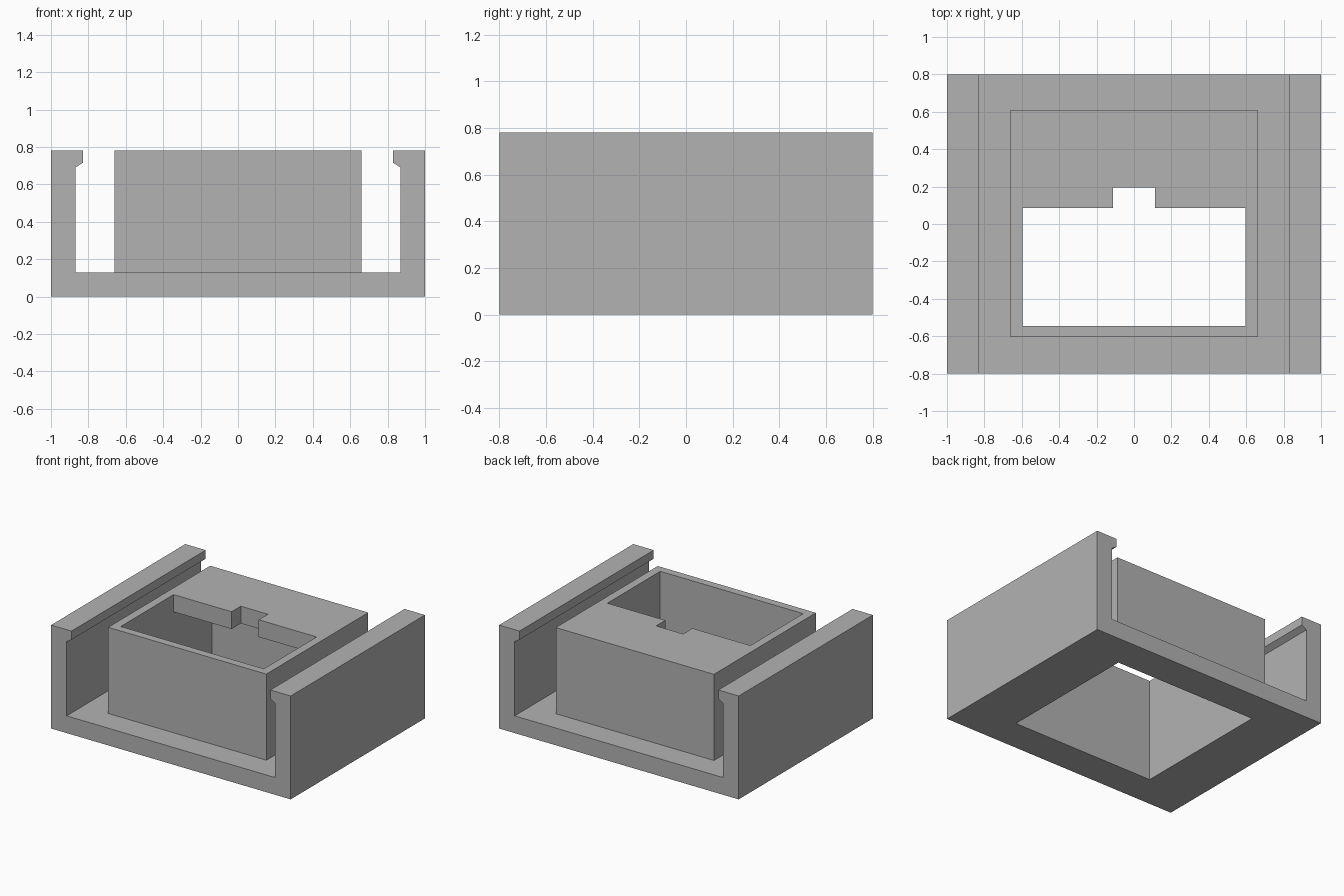
import bpy
import bmesh
from mathutils import Vector

cube = bpy.data.objects.get("Cube")
if cube:
    bpy.data.objects.remove(cube, do_unlink=True)

grey = bpy.data.materials.new("plain_grey")
grey.use_nodes = True
grey.diffuse_color = (0.45, 0.45, 0.45, 1)
grey.node_tree.nodes["Principled BSDF"].inputs["Base Color"].default_value = grey.diffuse_color


def prism(name, points, direction):
    """Extrude a closed outline of 3D points along a direction."""
    bm = bmesh.new()
    face = bm.faces.new([bm.verts.new(p) for p in points])
    result = bmesh.ops.extrude_face_region(bm, geom=[face], use_keep_orig=True)
    verts = [v for v in result["geom"] if isinstance(v, bmesh.types.BMVert)]
    bmesh.ops.translate(bm, verts=verts, vec=Vector(direction))
    bmesh.ops.recalc_face_normals(bm, faces=bm.faces)
    mesh = bpy.data.meshes.new(name)
    bm.to_mesh(mesh)
    bm.free()
    mesh.materials.append(grey)
    obj = bpy.data.objects.new(name, mesh)
    bpy.context.collection.objects.link(obj)
    return obj


def upright(name, outline, bottom, top):
    return prism(name, [(x, y, bottom) for x, y in outline], (0, 0, top - bottom))


def rectangle(half_width, front, back):
    return [(-half_width, front), (half_width, front), (half_width, back), (-half_width, back)]


def combine(target, tool, operation):
    """Apply a boolean and discard the tool object."""
    tool.hide_render = True
    mod = target.modifiers.new(operation.lower(), "BOOLEAN")
    mod.object = tool
    mod.operation = operation
    mod.solver = "EXACT"
    bpy.context.view_layer.objects.active = target
    bpy.ops.object.modifier_apply(modifier=mod.name)
    bpy.data.objects.remove(tool, do_unlink=True)


height, floor, depth = 0.78, 0.13, 1.6

# Channel: mirrored half section with hooked side walls
half = [(1, 0), (1, height), (0.83, height), (0.83, 0.715), (0.87, 0.69), (0.87, floor)]
section = half + [(-x, z) for x, z in reversed(half)]
body = prism("channel_housing", [(x, -depth / 2, z) for x, z in section], (0, depth, 0))

# Central box standing on the channel floor
combine(body, upright("box", rectangle(0.66, -0.605, 0.61), 0.05, height), "UNION")

# Cavity open at the bottom, under the top plate
combine(body, upright("cavity", rectangle(0.597, -0.545, 0.545), -0.1, 0.65), "DIFFERENCE")

# Top opening with a notch in its back edge
opening = [(-0.597, -0.545), (0.597, -0.545), (0.597, 0.085), (0.113, 0.085),
           (0.113, 0.195), (-0.113, 0.195), (-0.113, 0.085), (-0.597, 0.085)]
combine(body, upright("opening", opening, 0.5, 0.9), "DIFFERENCE")
